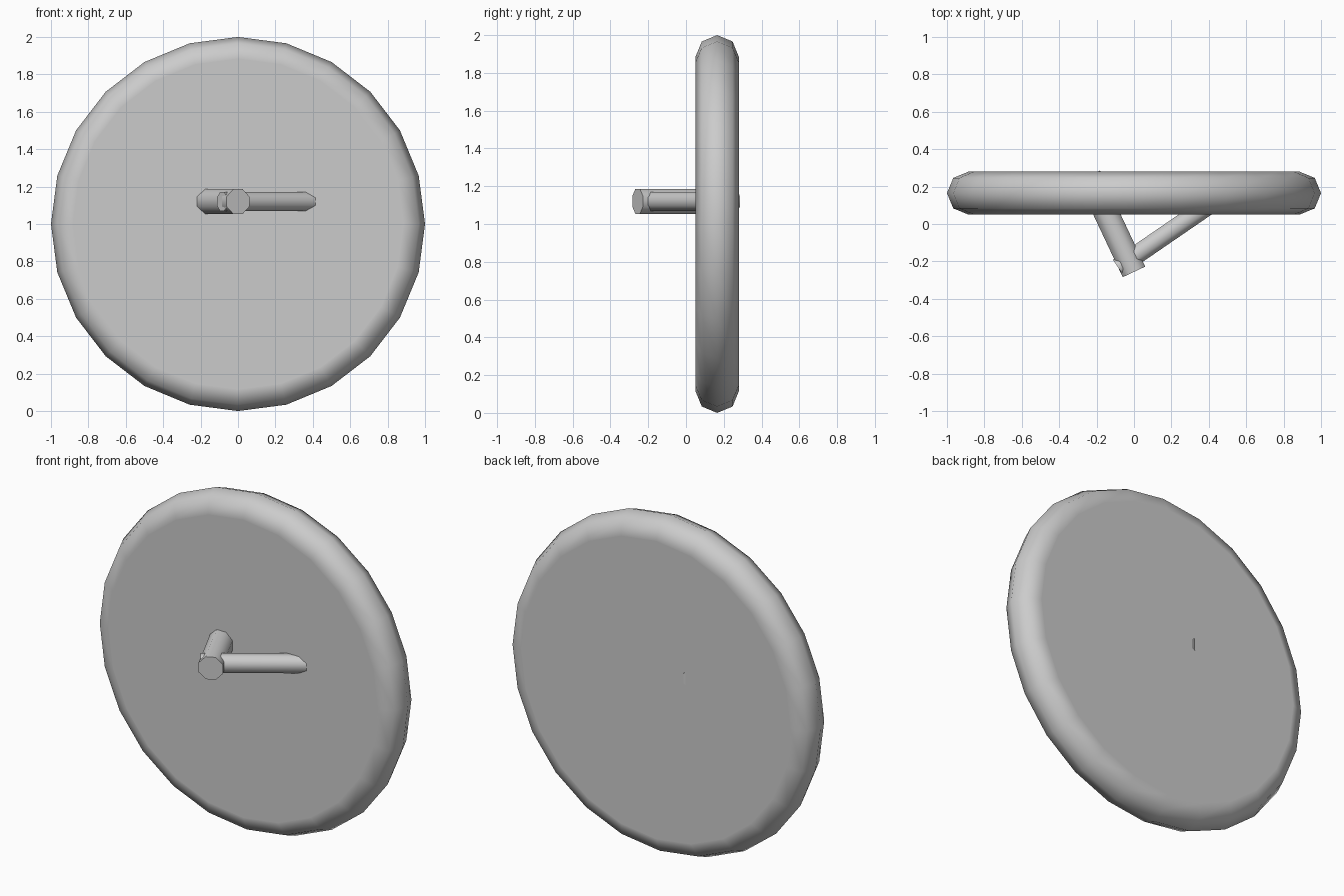
import bpy
import math
from mathutils import Vector, Matrix

if "Cube" in bpy.data.objects:
    bpy.data.objects.remove(bpy.data.objects["Cube"])

RIM_Y, RIM_Z, BAR_Z = 0.165, 1.0, 1.12
TUBE = 0.115


def finish(name, angle):
    obj = bpy.context.object
    obj.name = name
    bpy.ops.object.shade_smooth_by_angle(angle=math.radians(angle))
    return obj


def bar(name, start, end, radius):
    """Eight-sided horizontal bar with flats on top and bottom."""
    a, b = Vector((*start, BAR_Z)), Vector((*end, BAR_Z))
    d = (b - a).normalized()
    bpy.ops.mesh.primitive_cylinder_add(vertices=8, radius=radius, depth=(b - a).length)
    obj = finish(name, 50)
    up = Vector((0, 0, 1))
    basis = Matrix((up, d.cross(up), d)).transposed()
    if basis.determinant() < 0:
        basis.col[1] = -basis.col[1]
    turn = Matrix.Rotation(math.radians(22.5), 4, 'Z')
    obj.matrix_world = Matrix.Translation((a + b) / 2) @ basis.to_4x4() @ turn


# Rounded outer rim
bpy.ops.mesh.primitive_torus_add(major_segments=24, minor_segments=8,
                                 major_radius=1 - TUBE, minor_radius=TUBE,
                                 location=(0, RIM_Y, RIM_Z),
                                 rotation=(math.pi / 2, 0, 0))
finish("wheel_rim", 60)

# Flat faces filling the rim
bpy.ops.mesh.primitive_cylinder_add(vertices=24, radius=1 - TUBE, depth=2 * TUBE,
                                    location=(0, RIM_Y, RIM_Z),
                                    rotation=(math.pi / 2, 0, 0))
finish("wheel_disc", 30)

# Thick axle bar through the disc and the thin brace crossing it
bar("axle_bar", (0.0, -0.256), (-0.242, 0.257), 0.072)
bar("brace_bar", (-0.085, -0.232), (0.45, 0.135), 0.054)
